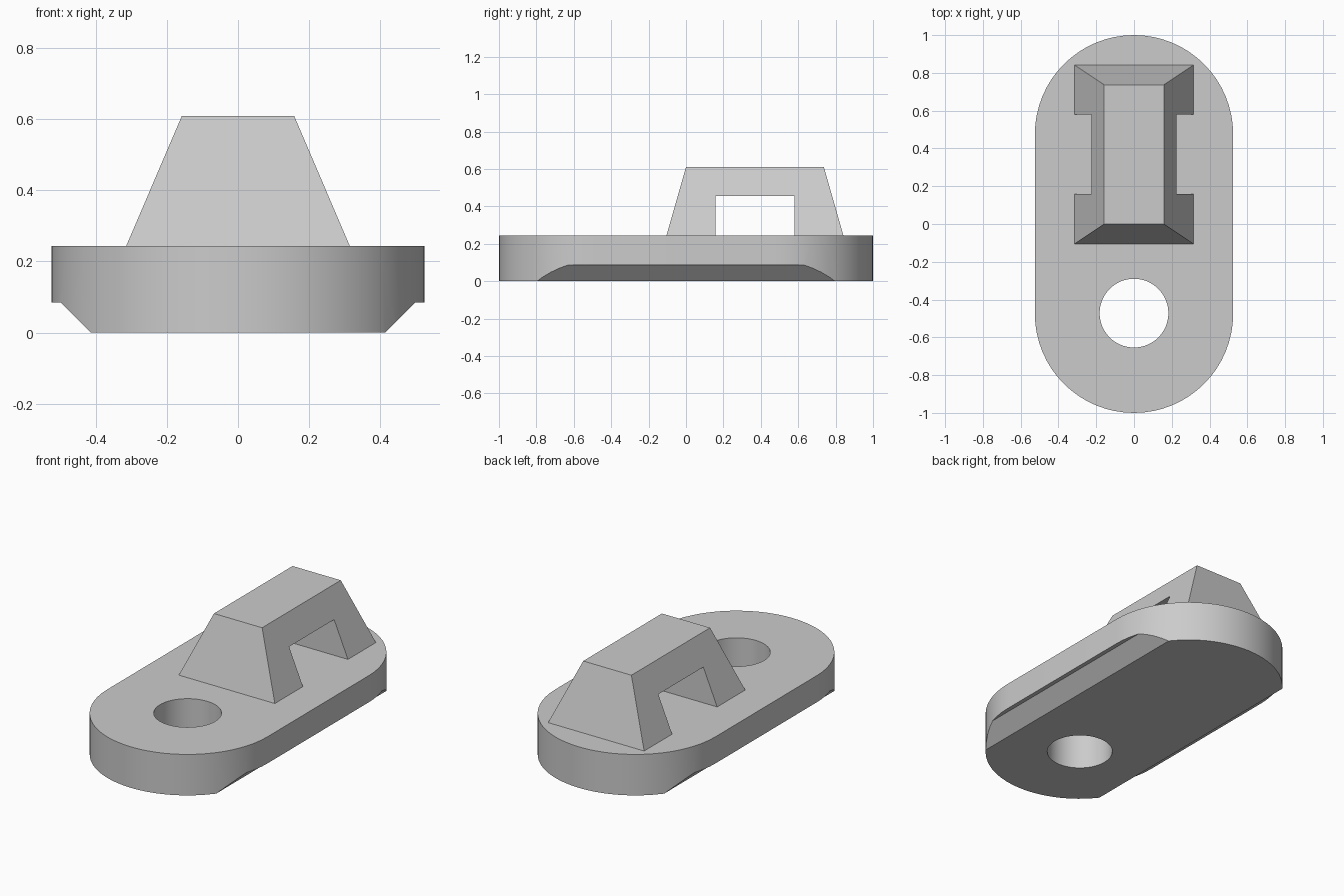
import bpy, bmesh
from math import cos, sin, pi, radians

cube = bpy.data.objects.get("Cube")
if cube:
    bpy.data.objects.remove(cube, do_unlink=True)

grey = bpy.data.materials.new("plain grey")
grey.use_nodes = True
grey.diffuse_color = (0.6, 0.6, 0.6, 1)
grey.node_tree.nodes["Principled BSDF"].inputs["Base Color"].default_value = (0.6, 0.6, 0.6, 1)

BASE_TOP = 0.243
RADIUS = 0.525
ARC_Y = 1 - RADIUS


def loft(name, loop_a, loop_b):
    """Solid between two matching loops of points."""
    bm = bmesh.new()
    a = [bm.verts.new(p) for p in loop_a]
    b = [bm.verts.new(p) for p in loop_b]
    bm.faces.new(a)
    bm.faces.new(b)
    for i in range(len(a)):
        j = (i + 1) % len(a)
        bm.faces.new((a[i], a[j], b[j], b[i]))
    bmesh.ops.recalc_face_normals(bm, faces=bm.faces)
    mesh = bpy.data.meshes.new(name)
    bm.to_mesh(mesh)
    bm.free()
    mesh.materials.append(grey)
    obj = bpy.data.objects.new(name, mesh)
    bpy.context.collection.objects.link(obj)
    return obj


def upright(name, outline, z0, z1):
    return loft(name, [(x, y, z0) for x, y in outline], [(x, y, z1) for x, y in outline])


def select_only(obj):
    bpy.ops.object.select_all(action="DESELECT")
    obj.select_set(True)
    bpy.context.view_layer.objects.active = obj


def cut(obj, cutter):
    cutter.hide_render = True
    mod = obj.modifiers.new("cut", "BOOLEAN")
    mod.operation = "DIFFERENCE"
    mod.solver = "EXACT"
    mod.object = cutter
    select_only(obj)
    bpy.ops.object.modifier_apply(modifier=mod.name)
    bpy.data.objects.remove(cutter, do_unlink=True)


# Rounded base plate
N = 32
outline = []
for end in (0, 1):
    for i in range(N + 1):
        a = pi * (end + i / N)
        outline.append((RADIUS * cos(a), RADIUS * sin(a) + (ARC_Y if end == 0 else -ARC_Y)))
base = upright("base_plate", outline, 0, BASE_TOP)

# Sloped undercuts along both long lower edges, ending in a small flat step
slope = [(0.395, -0.02), (0.5, 0.085), (0.7, 0.085), (0.7, -0.02)]
for side in (-1, 1):
    cut(base, loft("undercut", [(side * x, -1.2, z) for x, z in slope],
                   [(side * x, 1.2, z) for x, z in slope]))

# Round through hole near the front
hole = [(0.182 * cos(2 * pi * i / 64), 0.182 * sin(2 * pi * i / 64) - 0.472) for i in range(64)]
cut(base, upright("hole_cutter", hole, -0.1, 0.5))
select_only(base)
bpy.ops.object.shade_smooth_by_angle(angle=radians(25))

# Tapered bridge: a side profile with a slot, narrowing with height
BRIDGE_TOP = 0.61
profile = [(-0.105, BASE_TOP), (0.0, BRIDGE_TOP), (0.737, BRIDGE_TOP), (0.842, BASE_TOP),
           (0.58, BASE_TOP), (0.58, 0.455), (0.158, 0.455), (0.158, BASE_TOP)]


def half_width(z):
    return 0.315 - 0.157 * (z - BASE_TOP) / (BRIDGE_TOP - BASE_TOP)


loft("bridge", [(-half_width(z), y, z) for y, z in profile],
     [(half_width(z), y, z) for y, z in profile])
